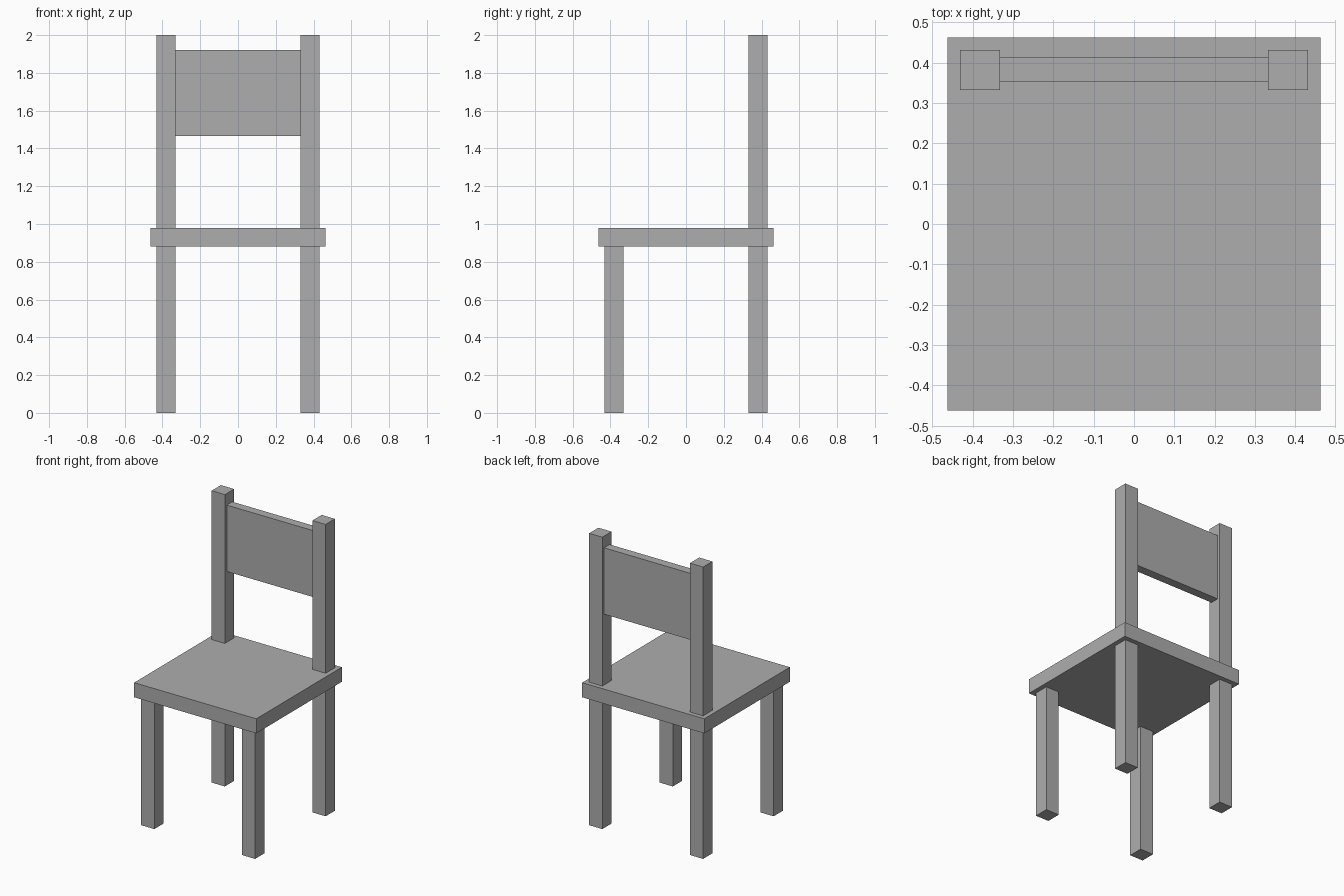
import bpy

if "Cube" in bpy.data.objects:
    bpy.data.objects.remove(bpy.data.objects["Cube"])

grey = bpy.data.materials.new("plain_grey")
grey.diffuse_color = (0.42, 0.42, 0.42, 1)
grey.use_nodes = True
grey.node_tree.nodes["Principled BSDF"].inputs["Base Color"].default_value = grey.diffuse_color


def box(name, x, y, z):
    """Box spanning the given (low, high) ranges."""
    spans = (x, y, z)
    bpy.ops.mesh.primitive_cube_add(size=1, location=[(a + b) / 2 for a, b in spans])
    ob = bpy.context.object
    ob.name = name
    ob.scale = [b - a for a, b in spans]
    bpy.ops.object.transform_apply(location=False, rotation=False, scale=True)
    ob.data.materials.append(grey)
    return ob


SEAT = 0.463                  # seat half width
IN, OUT = 0.332, 0.432        # inner and outer faces of the legs
LOW, HIGH = 0.88, 0.98        # seat underside and top

# Seat
box("seat", (-SEAT, SEAT), (-SEAT, SEAT), (LOW, HIGH))

# Legs and back posts
for side, x in (("left", (-OUT, -IN)), ("right", (IN, OUT))):
    box("front_leg_" + side, x, (-OUT, -IN), (0, LOW))
    box("rear_leg_" + side, x, (IN, OUT), (0, LOW))
    box("back_post_" + side, x, (IN, OUT), (HIGH, 2))

# Backrest panel between the posts
box("backrest", (-IN, IN), (0.353, 0.413), (1.465, 1.92))
